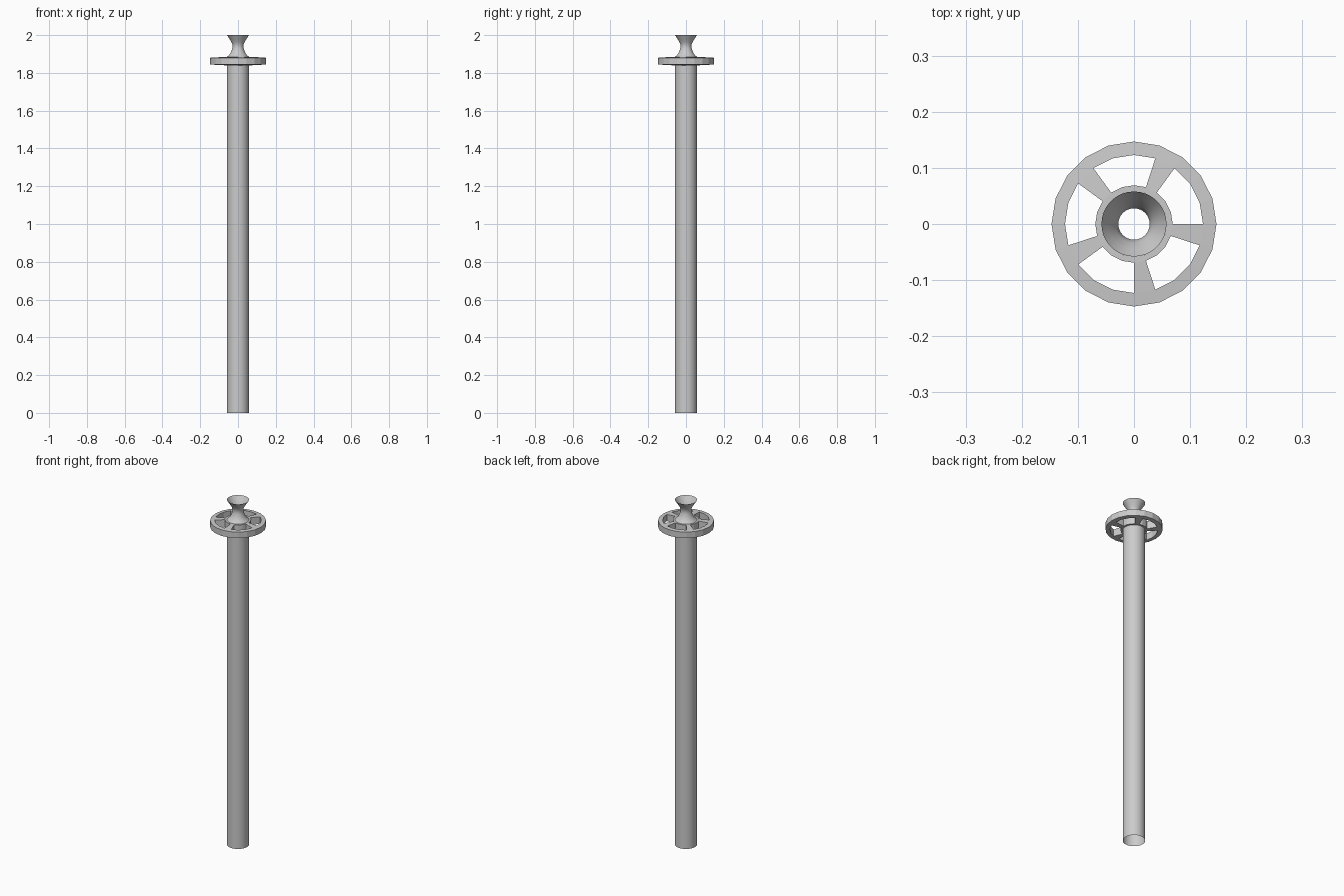
import bpy, bmesh
from math import cos, sin, tau

if "Cube" in bpy.data.objects:
    bpy.data.objects.remove(bpy.data.objects["Cube"])


def ring(bm, r, z, n):
    return [bm.verts.new((r * cos(tau * i / n), r * sin(tau * i / n), z)) for i in range(n)]


def bridge(bm, a, b, keep=lambda i: True):
    n = len(a)
    for i in range(n):
        if keep(i):
            j = (i + 1) % n
            bm.faces.new((a[i], a[j], b[j], b[i]))


def finish(bm, name, smooth_angle=None):
    bmesh.ops.recalc_face_normals(bm, faces=bm.faces)
    me = bpy.data.meshes.new(name)
    bm.to_mesh(me)
    bm.free()
    ob = bpy.data.objects.new(name, me)
    bpy.context.collection.objects.link(ob)
    if smooth_angle:
        bpy.ops.object.select_all(action='DESELECT')
        ob.select_set(True)
        bpy.context.view_layer.objects.active = ob
        bpy.ops.object.shade_smooth_by_angle(angle=smooth_angle)
    return ob


def lathe(name, profile, n):
    """Open revolved shell from (radius, z) points."""
    bm = bmesh.new()
    rings = [ring(bm, r, z, n) for r, z in profile]
    for a, b in zip(rings, rings[1:]):
        bridge(bm, a, b)
    return finish(bm, name, 0.7)


# Hollow pole, open at both ends
lathe("pole", [(0.058, 0), (0.058, 1.885)], 32)

# Flared hourglass spout, open through the neck
lathe("spout", [(0.058, 1.885), (0.046, 1.895), (0.036, 1.912), (0.030, 1.93),
                (0.028, 1.945), (0.034, 1.962), (0.046, 1.981), (0.058, 2.0)], 32)

# Spoked wheel: 20 segments, one spoke in every four
N = 20
bm = bmesh.new()
profile = [(0.058, 0.0225), (0.069, 0.0225), (0.123, 0.0195), (0.147, 0.0175)]
ZC = 1.8625
top = [ring(bm, r, ZC + h, N) for r, h in profile]
bot = [ring(bm, r, ZC - h, N) for r, h in profile]
is_spoke = lambda i: i % 4 == 3
for side in (top, bot):
    bridge(bm, side[0], side[1])             # hub
    bridge(bm, side[1], side[2], is_spoke)   # spokes
    bridge(bm, side[2], side[3])             # rim
bridge(bm, top[0], bot[0])
bridge(bm, top[3], bot[3])
for k in (1, 2):                             # window inner and outer walls
    bridge(bm, top[k], bot[k], lambda i: not is_spoke(i))
for i in range(N):                           # spoke flanks
    if is_spoke(i):
        for j in (i, (i + 1) % N):
            bm.faces.new((top[1][j], top[2][j], bot[2][j], bot[1][j]))
finish(bm, "spoked_wheel")
